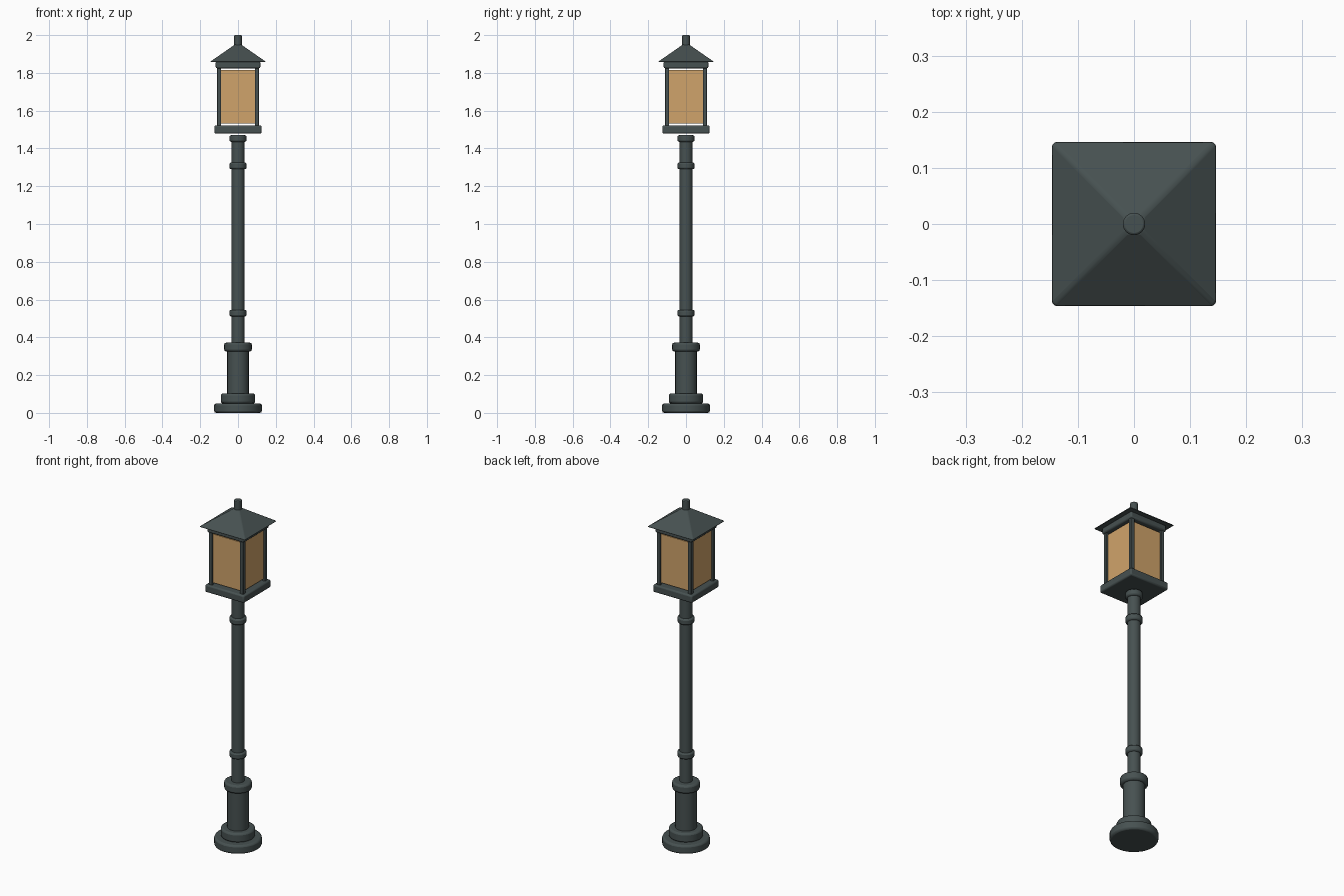
import bpy, bmesh
from mathutils import Matrix

cube = bpy.data.objects.get("Cube")
if cube:
    bpy.data.objects.remove(cube, do_unlink=True)


def material(name, rgb):
    mat = bpy.data.materials.new(name)
    mat.use_nodes = True
    mat.diffuse_color = (*rgb, 1)
    mat.node_tree.nodes["Principled BSDF"].inputs["Base Color"].default_value = (*rgb, 1)
    return mat


metal = material("dark_green_grey_metal", (0.062, 0.082, 0.082))
amber = material("amber_glass", (0.63, 0.37, 0.145))


def finish(name, bm, mat, bevel):
    bmesh.ops.recalc_face_normals(bm, faces=bm.faces)
    mesh = bpy.data.meshes.new(name)
    bm.to_mesh(mesh)
    bm.free()
    mesh.materials.append(mat)
    ob = bpy.data.objects.new(name, mesh)
    bpy.context.collection.objects.link(ob)
    if bevel:
        mod = ob.modifiers.new("soft_edges", 'BEVEL')
        mod.width = bevel
        mod.segments = 2
        mod.limit_method = 'ANGLE'
    bpy.ops.object.select_all(action='DESELECT')
    ob.select_set(True)
    bpy.context.view_layer.objects.active = ob
    bpy.ops.object.shade_smooth_by_angle()
    return ob


def cylinder(name, radius, z0, z1, bevel=0.008):
    bm = bmesh.new()
    bmesh.ops.create_cone(bm, cap_ends=True, segments=24, radius1=radius,
                          radius2=radius, depth=z1 - z0,
                          matrix=Matrix.Translation((0, 0, (z0 + z1) / 2)))
    return finish(name, bm, metal, bevel)


def box(name, half_x, half_y, z0, z1, x=0, y=0, mat=metal, bevel=0.008, top=1):
    """Box between two heights; top scales its upper face."""
    bm = bmesh.new()
    bmesh.ops.create_cube(bm, size=2)
    for v in bm.verts:
        s = top if v.co.z > 0 else 1
        v.co = (x + v.co.x * half_x * s, y + v.co.y * half_y * s,
                z1 if v.co.z > 0 else z0)
    return finish(name, bm, mat, bevel)


# Round post, from the ground up
cylinder("base_disc", 0.126, 0, 0.05, 0.01)
cylinder("base_step", 0.091, 0.05, 0.103, 0.01)
cylinder("pedestal", 0.057, 0.10, 0.33, 0)
cylinder("pedestal_collar", 0.073, 0.325, 0.372, 0.01)
cylinder("shaft", 0.034, 0.36, 1.465, 0)
for name, z in (("lower_ring", 0.511), ("upper_ring", 1.29), ("top_ring", 1.435)):
    cylinder(name, 0.045, z, z + 0.035)

# Lantern frame
box("lantern_floor", 0.125, 0.125, 1.478, 1.522)
for sx, side in ((-1, "right"), (1, "left")):
    for sy, end in ((-1, "front"), (1, "back")):
        box(f"{end}_{side}_corner_post", 0.011, 0.011, 1.515, 1.83,
            sx * 0.1, sy * 0.1, bevel=0.003)
box("lantern_top_frame", 0.118, 0.118, 1.824, 1.862)

# Glass panes, set back between the corner posts
for s, side, end in ((-1, "right", "front"), (1, "left", "back")):
    box(f"{end}_pane", 0.092, 0.004, 1.533, 1.815, 0, s * 0.097, amber, 0)
    box(f"{side}_pane", 0.004, 0.092, 1.533, 1.815, s * 0.097, 0, amber, 0)

# Pyramid roof and finial
box("roof", 0.149, 0.149, 1.858, 1.951, bevel=0.006, top=0.1)
cylinder("finial", 0.02, 1.935, 2.0, 0.004)
